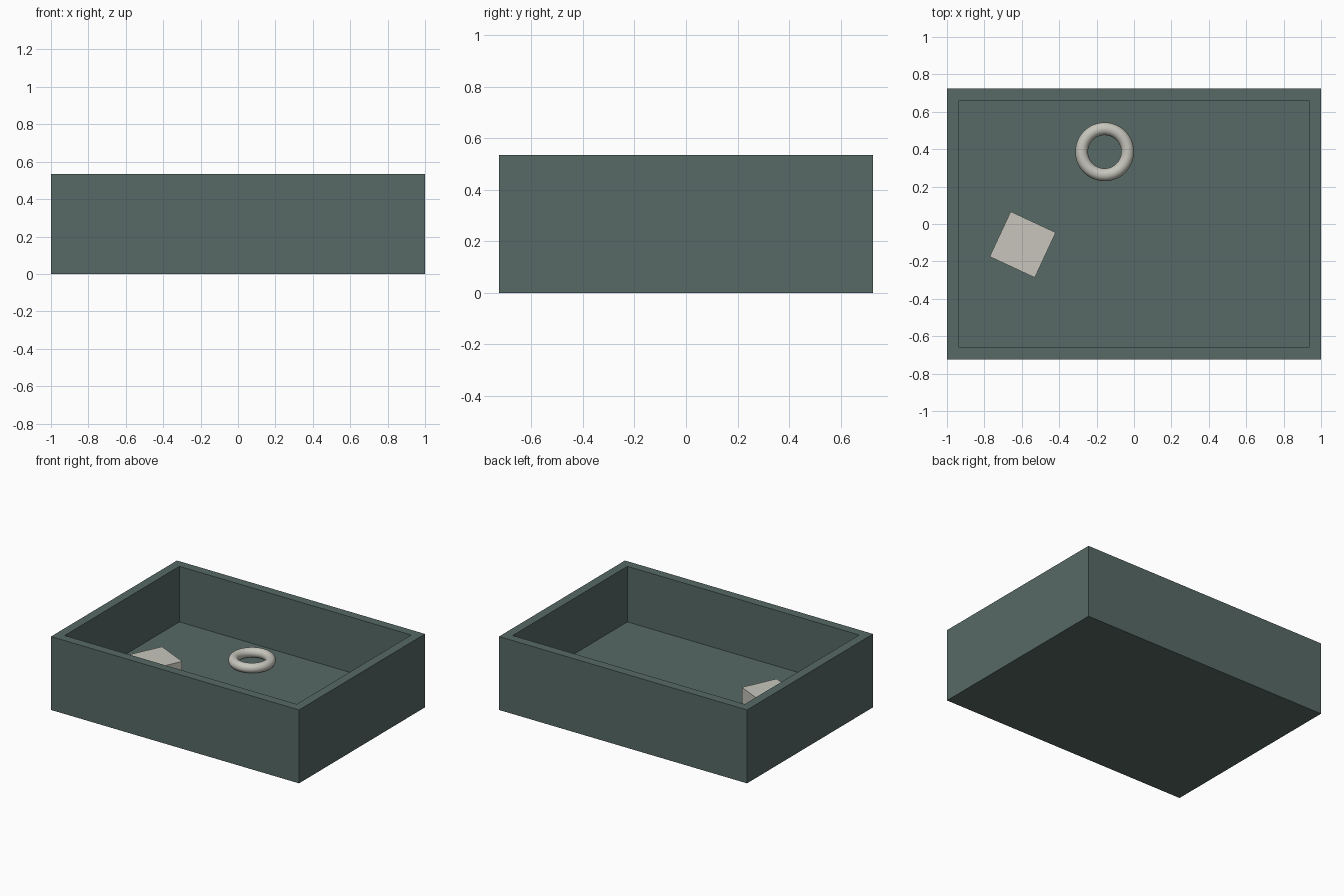
import bpy
import bmesh
from math import radians

cube = bpy.data.objects.get("Cube")
if cube:
    bpy.data.objects.remove(cube, do_unlink=True)


def make_material(name, colour):
    mat = bpy.data.materials.new(name)
    mat.use_nodes = True
    mat.diffuse_color = colour
    mat.node_tree.nodes["Principled BSDF"].inputs["Base Color"].default_value = colour
    return mat


def add_box(name, size, base, mat, turn=0):
    """Box standing on its base point."""
    x, y, z = base
    bpy.ops.mesh.primitive_cube_add(size=1, location=(x, y, z + size[2] / 2),
                                    rotation=(0, 0, radians(turn)))
    obj = bpy.context.object
    obj.name = name
    obj.scale = size
    bpy.ops.object.transform_apply(location=False, rotation=False, scale=True)
    obj.data.materials.append(mat)
    return obj


teal = make_material("grey_teal", (0.095, 0.144, 0.133, 1))
ivory = make_material("warm_ivory", (0.57, 0.56, 0.50, 1))

WIDTH, DEPTH, HEIGHT = 2.0, 1.45, 0.535
WALL, FLOOR = 0.065, 0.13

# Open tray: inset the top face and push it down to the floor
tray = add_box("tray", (WIDTH, DEPTH, HEIGHT), (0, 0, 0), teal)
bm = bmesh.new()
bm.from_mesh(tray.data)
top = max(bm.faces, key=lambda f: f.calc_center_median().z)
bmesh.ops.inset_region(bm, faces=[top], thickness=WALL, use_even_offset=True)
well = bmesh.ops.extrude_discrete_faces(bm, faces=[top])["faces"]
bmesh.ops.translate(bm, verts=well[0].verts, vec=(0, 0, FLOOR - HEIGHT))
bmesh.ops.recalc_face_normals(bm, faces=bm.faces)
bm.to_mesh(tray.data)
bm.free()

# Square block lying on the floor
add_box("block", (0.266, 0.266, 0.12), (-0.595, -0.11, FLOOR), ivory, turn=-25)

# Ring lying on the floor
TUBE = 0.034
bpy.ops.mesh.primitive_torus_add(major_radius=0.123, minor_radius=TUBE,
                                 major_segments=48, minor_segments=20,
                                 location=(-0.157, 0.386, FLOOR + TUBE))
ring = bpy.context.object
ring.name = "ring"
ring.data.materials.append(ivory)
bpy.ops.object.shade_smooth_by_angle()
